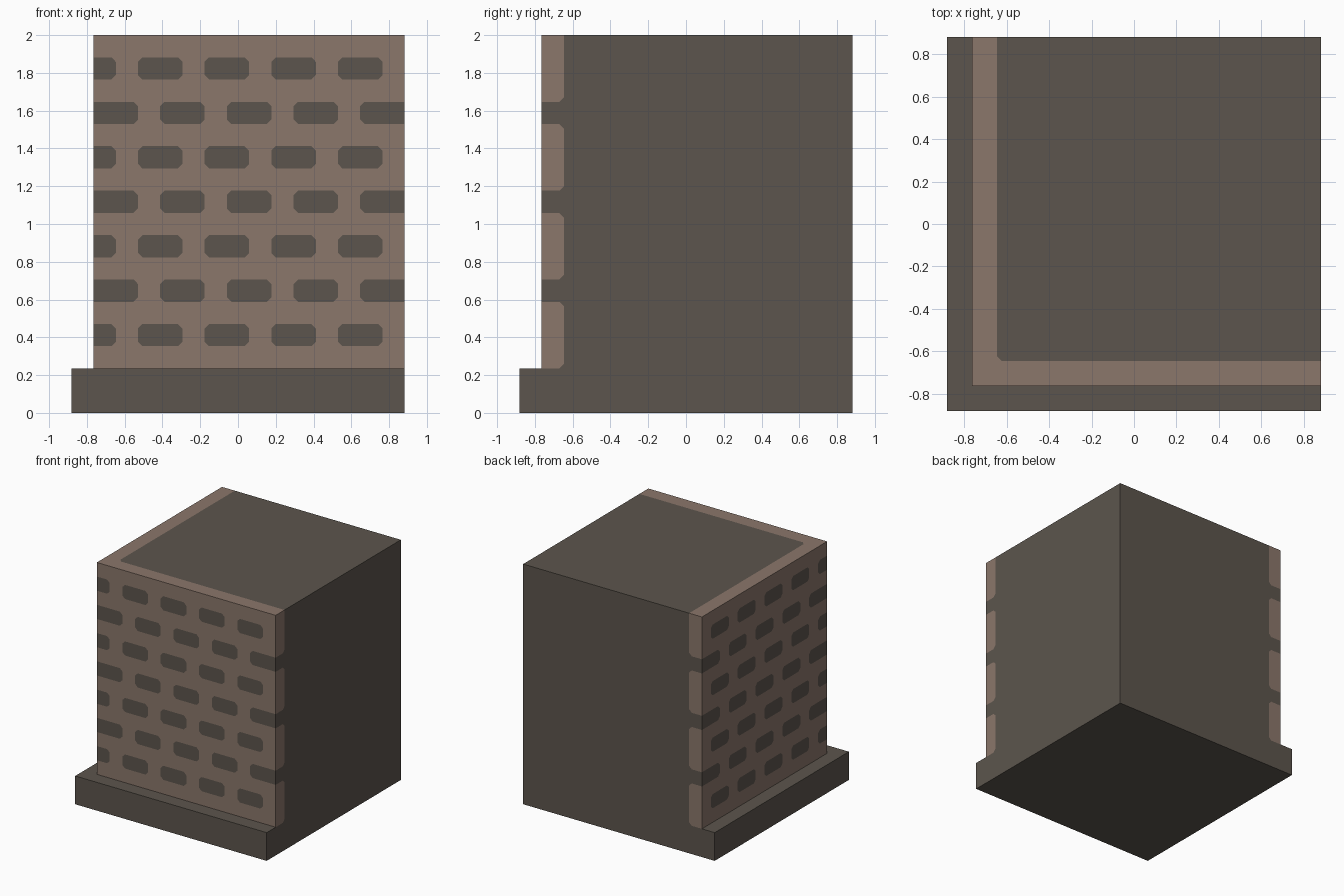
import bpy, bmesh
from mathutils import Vector

if "Cube" in bpy.data.objects:
    bpy.data.objects.remove(bpy.data.objects["Cube"])

U = 2 / 17          # grid unit: the block is 15 x 15 x 17 units
C = 0.2             # clipped brick corner, in units
OUT, LO, HI, H = -7.5, -6.5, 7.5, 17   # plinth edge, wall edge, flush edge, height
STRIP = LO + 1      # inner edge of the mortar rim
STONE, MORTAR = 0, 1


def material(name, rgb):
    m = bpy.data.materials.new(name)
    m.diffuse_color = (*rgb, 1)
    m.use_nodes = True
    m.node_tree.nodes["Principled BSDF"].inputs["Base Color"].default_value = m.diffuse_color
    return m


polys = []


def add(points, mat):
    """Add a polygon and its twin mirrored across the x = y diagonal."""
    polys.append(([Vector(p) for p in points], mat))
    polys.append(([Vector((y, x, z)) for x, y, z in points], mat))


def front(points, mat, y=LO):
    add([(x, y, z) for x, z in points], mat)


def rect(x0, x1, z0, z1):
    return [(x0, z0), (x1, z0), (x1, z1), (x0, z1)]


def clipped(x0, x1, z0, z1, left, right):
    """Span with corners clipped inward (+C), flared out (-C) or square (0)."""
    pts = [(x0 + left, z0), (x1 - right, z0)]
    if right:
        pts += [(x1, z0 + C), (x1, z1 - C)]
    pts += [(x1 - right, z1), (x0 + left, z1)]
    if left:
        pts += [(x0, z1 - C), (x0, z0 + C)]
    return pts


# Brick walls: mortar courses alternating with brick courses
for z in range(2, H, 2):
    front(rect(LO, HI, z, z + 1), MORTAR)
for row in range(7):
    z = 3 + 2 * row
    x = LO
    length = 1 if row % 2 == 0 else 2
    while x < HI:
        end = min(x + length, HI)
        at_left, at_right = x == LO, end == HI
        front(clipped(x, end, z, z + 1, 0 if at_left else C, 0 if at_right else C), STONE)
        if not at_right:
            nxt = end + 1
            front(clipped(end, nxt, z, z + 1, -C, 0 if nxt >= HI else -C), MORTAR)
        x, length = end + 1, 2

# Plain right and back sides, with mortar tabs along the wall edge
outline = [(OUT, 0), (HI, 0), (HI, H), (STRIP, H)]
for z0 in (14, 10, 6, 2):
    top = z0 + 3
    low = [(STRIP - C, z0), (STRIP, z0 + C)]
    if top < H:
        high = [(STRIP, top - C), (STRIP - C, top)]
        outline += [(LO, top), high[1], high[0]]
    else:
        high = [(STRIP, top)]
    outline += [low[1], low[0], (LO, z0)]
    add([(HI, y, z) for y, z in [(LO, z0), *low, *high, (LO, top)]], MORTAR)
outline.append((OUT, 2))
add([(HI, y, z) for y, z in outline], STONE)

# Top: mortar rim around the stone core, split along the diagonal
m = STRIP + C / 2
add([(LO, LO, H), (HI, LO, H), (HI, STRIP, H), (STRIP + C, STRIP, H), (m, m, H)], MORTAR)
add([(STRIP + C, STRIP, H), (HI, STRIP, H), (HI, HI, H), (m, m, H)], STONE)

# Plinth: outer sides, ledge and underside
front(rect(OUT, HI, 0, 2), STONE, OUT)
add([(OUT, OUT, 2), (HI, OUT, 2), (HI, LO, 2), (LO, LO, 2)], STONE)
add([(OUT, OUT, 0), (HI, OUT, 0), (HI, HI, 0)], STONE)

# Join the polygons, adding shared points along edges so the mesh is closed
points = {tuple(round(c, 3) for c in p): p for poly, _ in polys for p in poly}
bm = bmesh.new()
verts = {k: bm.verts.new(Vector(k) * U) for k in points}
for poly, mat in polys:
    loop = []
    for a, b in zip(poly, poly[1:] + poly[:1]):
        d = b - a
        on_edge = []
        for k, p in points.items():
            t = (p - a).dot(d) / d.length_squared
            if -1e-4 < t < 1 - 1e-4 and (p - a - d * t).length < 1e-3:
                on_edge.append((t, k))
        loop += [verts[k] for _, k in sorted(on_edge)]
    face = bm.faces.new(loop)
    face.material_index = mat
bmesh.ops.recalc_face_normals(bm, faces=bm.faces)

mesh = bpy.data.meshes.new("brick_wall_block")
bm.to_mesh(mesh)
bm.free()
mesh.materials.append(material("dark stone", (0.107, 0.091, 0.074)))
mesh.materials.append(material("pale mortar", (0.258, 0.184, 0.147)))
bpy.context.collection.objects.link(bpy.data.objects.new("brick_wall_block", mesh))
